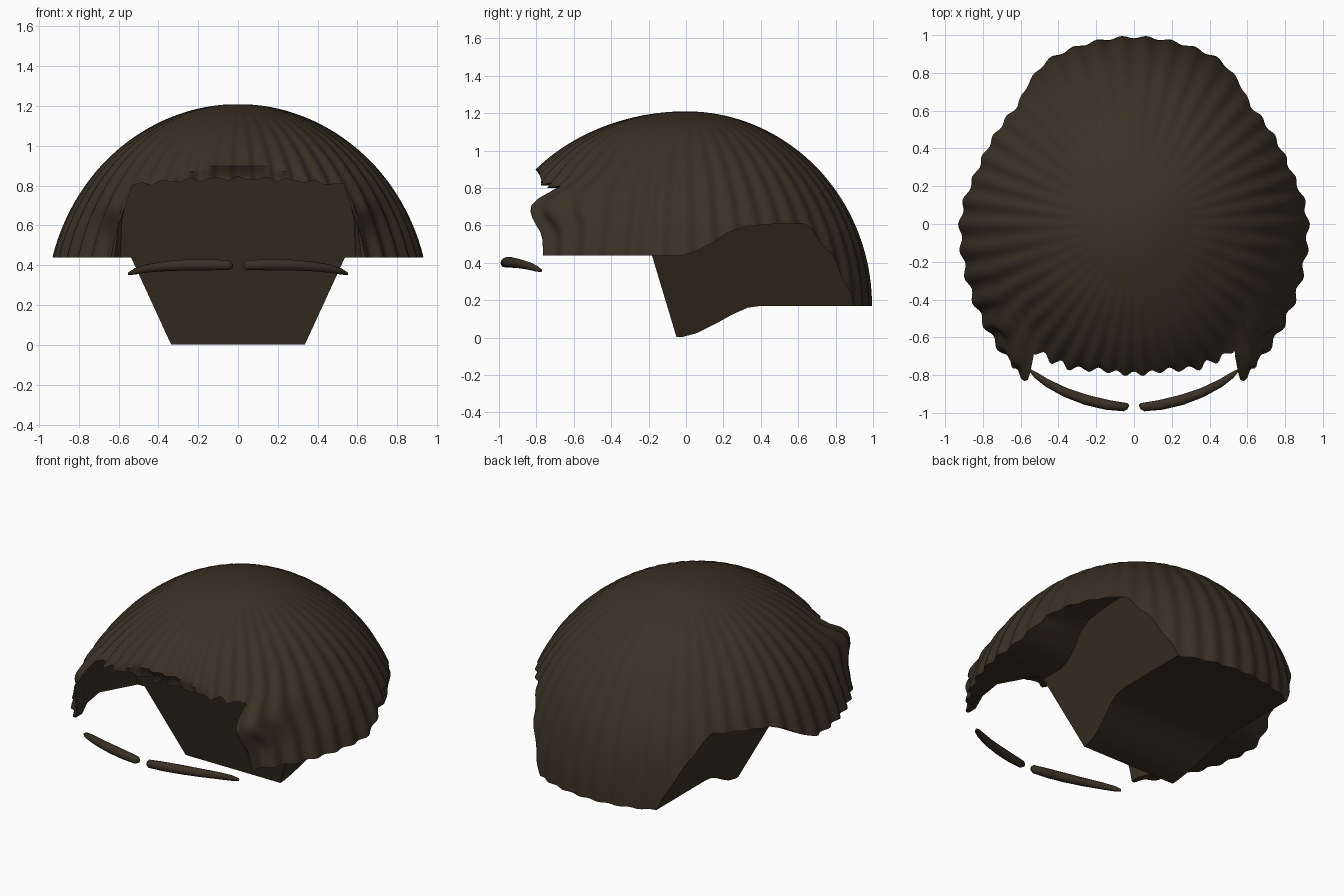
import bpy, bmesh
from math import sin, cos, pi, exp
from mathutils import Vector

cube = bpy.data.objects.get("Cube")
if cube:
    bpy.data.objects.remove(cube, do_unlink=True)

# Single dark brown colour
COLOUR = (0.041, 0.030, 0.018, 1)
brown = bpy.data.materials.new("dark_brown_hair")
brown.use_nodes = True
brown.diffuse_color = COLOUR
shader = brown.node_tree.nodes["Principled BSDF"]
shader.inputs["Base Color"].default_value = COLOUR
shader.inputs["Roughness"].default_value = 0.8


def loft(name, rings):
    """Closed solid skinned through rings with equal point counts."""
    bm = bmesh.new()
    loops = [[bm.verts.new(p) for p in ring] for ring in rings]
    n = len(loops[0])
    for a, b in zip(loops, loops[1:]):
        for i in range(n):
            j = (i + 1) % n
            bm.faces.new((a[i], a[j], b[j], b[i]))
    caps = [bm.faces.new(loops[0]), bm.faces.new(loops[-1])]
    bmesh.ops.recalc_face_normals(bm, faces=bm.faces)
    bmesh.ops.triangulate(bm, faces=caps)
    mesh = bpy.data.meshes.new(name)
    bm.to_mesh(mesh)
    bm.free()
    mesh.materials.append(brown)
    obj = bpy.data.objects.new(name, mesh)
    bpy.context.collection.objects.link(obj)
    return obj


def activate(obj):
    bpy.ops.object.select_all(action="DESELECT")
    obj.select_set(True)
    bpy.context.view_layer.objects.active = obj


def smooth(obj, angle):
    activate(obj)
    bpy.ops.object.shade_smooth_by_angle(angle=angle)


def carve(obj, cutter):
    cutter.hide_render = True
    mod = obj.modifiers.new("carve", "BOOLEAN")
    mod.operation = "DIFFERENCE"
    mod.solver = "EXACT"
    mod.object = cutter
    activate(obj)
    bpy.ops.object.modifier_apply(modifier=mod.name)
    bpy.data.objects.remove(cutter, do_unlink=True)


def bump(value, centre, width):
    return exp(-((value - centre) / width) ** 2)


# Ribbed egg-shaped dome; the side locks swell forward and their ends are tucked in
RIBS = 46
SEGMENTS = RIBS * 8


def dome_point(theta, s, z):
    t = sin(theta)
    x = 0.955 * s * cos(theta)
    if t >= 0:
        y = 0.99 * s * t
    else:
        y = (1.13 - 0.06 * s ** 4) * s * t
        y -= 0.15 * bump(abs(x), 0.59, 0.11) * bump(z, 0.7, 0.11) * min(1, -2 * t)
    tuck = -0.755 - 0.065 * bump(z, 0.68, 0.1) - 0.04 * bump(z, 0.91, 0.04)
    y = max(y, tuck)
    rib = 1 + (0.011 - 0.004 * t) * min(1, s * 1.4) * cos(RIBS * theta)
    return Vector((x * rib, y * rib, z))


levels = [(1, -0.06), (1, 0.06)]
for k in range(40):
    phi = pi / 2 * (1 - k / 40.4)
    levels.append((sin(phi), 0.17 + 1.04 * cos(phi)))
hair = loft("hair_cap", [[dome_point(2 * pi * i / SEGMENTS, s, z) for i in range(SEGMENTS)]
                         for s, z in levels])

# Face opening: arch section with a ragged fringe line, run back to a leaning wall
arch = [(-0.62, -0.3), (-0.62, 0.44), (-0.6, 0.6)]
for i in range(23):
    x = -0.53 + 1.06 * i / 22
    arch.append((x, 0.835 - 0.12 * x * x + 0.012 * sin(i * 2.4)))
arch += [(0.6, 0.6), (0.62, 0.44), (0.62, -0.3)]


def arch_ring(y, bulge, lift, lean=0):
    """Section at y; the bulge widens it at the rim and fades out at the ceiling."""
    ring = []
    for x, z in arch:
        x *= 1 + bulge * max(0, min(1, (0.82 - z) / 0.38))
        z += lift * max(0, z)
        ring.append((x, y - lean * z, z))
    return ring


carve(hair, loft("face_cutter", [
    arch_ring(-1.4, 0, 0), arch_ring(-0.7, 0, 0), arch_ring(-0.56, 0.1, 0),
    arch_ring(-0.4, 0.14, 0.04), arch_ring(-0.05, -0.05, 0.06, 0.3)]))

# Side cuts: low rim in front, raised behind for the ears, sloping inner walls
rim = [(-1.4, 0.44), (-0.02, 0.44), (0.05, 0.46), (0.14, 0.505), (0.22, 0.56),
       (0.32, 0.595), (0.5, 0.61), (1.4, 0.61)]
outline = [(-1.4, -0.3)] + rim + [(1.4, -0.3)]
for side in (-1, 1):
    carve(hair, loft("side_cutter", [
        [(side * (0.335 + 0.46 * z), y, z) for y, z in outline],
        [(side * 1.4, y, z) for y, z in outline]]))

# Underside: neck curve rising to the level back hem
hem = [(-1.4, 0.008), (-0.02, 0.003), (0.06, 0.025), (0.16, 0.075), (0.25, 0.125),
       (0.33, 0.16), (0.4, 0.17), (1.4, 0.17)]
outline = [(-1.4, -0.3)] + hem + [(1.4, -0.3)]
carve(hair, loft("hem_cutter", [[(x, y, z) for y, z in outline] for x in (-1.5, 1.5)]))
smooth(hair, 0.7)

# Brows: tapered bowed strips
path = [(0.03, -0.97, 0.398, 0.012), (0.045, -0.97, 0.4, 0.024),
        (0.14, -0.958, 0.403, 0.028), (0.25, -0.932, 0.402, 0.028),
        (0.36, -0.893, 0.396, 0.025), (0.46, -0.842, 0.384, 0.021),
        (0.52, -0.8, 0.369, 0.016), (0.55, -0.775, 0.358, 0.007)]
for side, label in ((1, "left"), (-1, "right")):
    rings = []
    for x, y, z, r in path:
        rings.append([(side * (x - 0.4 * r * cos(a)), y + 0.9 * r * cos(a), z + r * sin(a))
                      for a in (2 * pi * k / 12 for k in range(12))])
    smooth(loft(label + "_brow", rings), 1.0)
